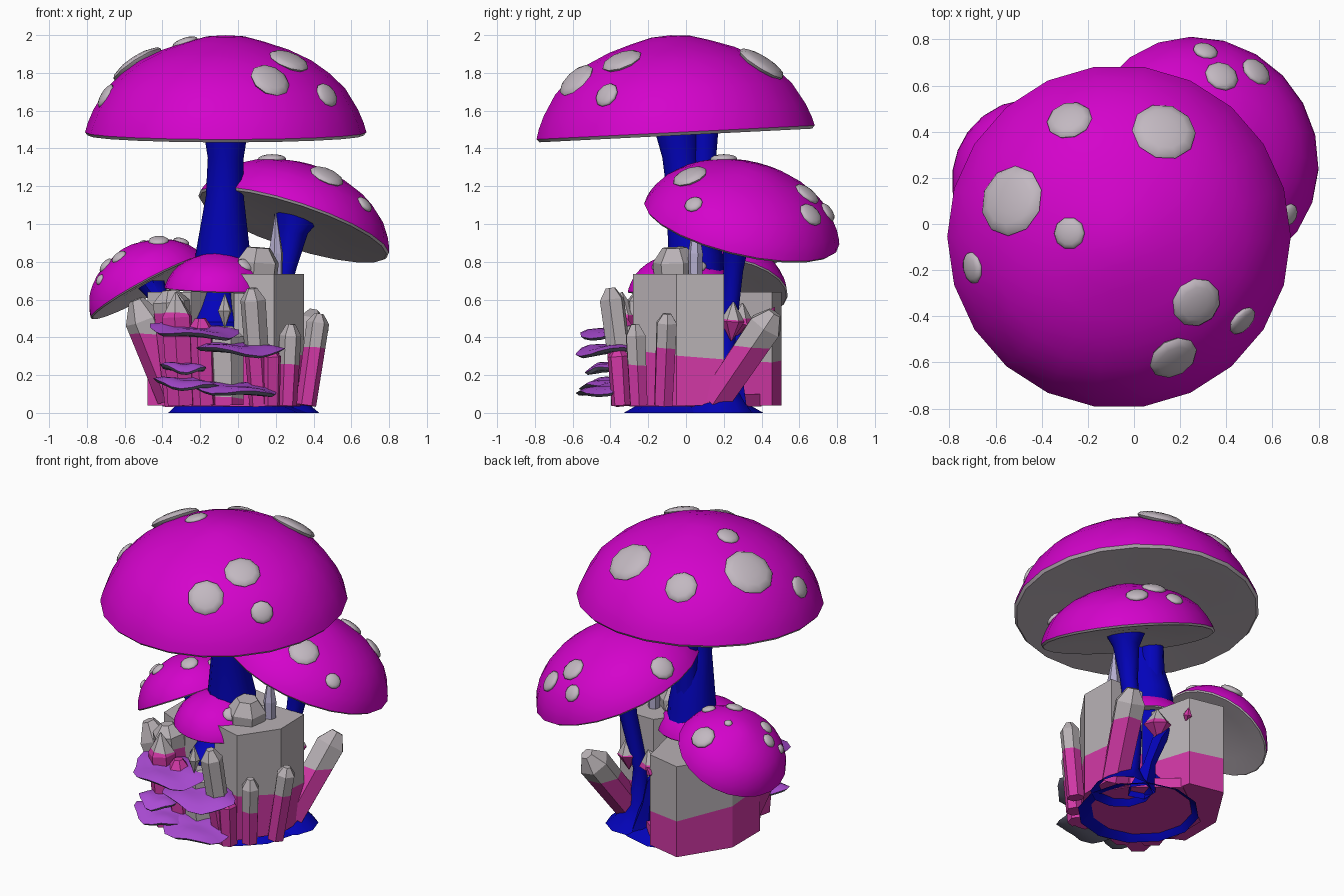
import bpy, bmesh, math
from mathutils import Vector, Matrix
from mathutils.bvhtree import BVHTree

if "Cube" in bpy.data.objects:
    bpy.data.objects.remove(bpy.data.objects["Cube"])


def material(name, rgb):
    m = bpy.data.materials.new(name)
    m.use_nodes = True
    m.diffuse_color = (*rgb, 1)
    m.node_tree.nodes["Principled BSDF"].inputs["Base Color"].default_value = (*rgb, 1)
    return m


MAGENTA = material("magenta cap", (0.66, 0.001, 0.60))
GREY = material("pale grey", (0.54, 0.48, 0.53))
BLUE = material("deep blue stem", (0.001, 0.001, 0.50))
PINK = material("pink crystal", (0.64, 0.04, 0.38))
STONE = material("grey crystal", (0.48, 0.44, 0.46))
LAVENDER = material("lavender crystal", (0.46, 0.42, 0.62))
PURPLE = material("purple shelf", (0.40, 0.07, 0.65))
SLATE = material("slate underside", (0.17, 0.17, 0.25))


def finish(name, bm, mats, smooth=0):
    """Turn a bmesh into an object; smooth is the sharp-edge angle in degrees."""
    me = bpy.data.meshes.new(name)
    bm.to_mesh(me)
    bm.free()
    for m in mats:
        me.materials.append(m)
    if smooth:
        for p in me.polygons:
            p.use_smooth = True
        me.set_sharp_from_angle(angle=math.radians(smooth))
    ob = bpy.data.objects.new(name, me)
    bpy.context.collection.objects.link(ob)
    return ob


def loft(bm, rings, close_start=True, close_end=True):
    """Skin a list of equal-length point rings."""
    vs = [[bm.verts.new(p) for p in ring] for ring in rings]
    n = len(vs[0])
    for a, b in zip(vs, vs[1:]):
        for i in range(n):
            j = (i + 1) % n
            bm.faces.new((a[i], a[j], b[j], b[i]))
    if close_start:
        bm.faces.new(vs[0][::-1])
    if close_end:
        bm.faces.new(vs[-1])
    bmesh.ops.recalc_face_normals(bm, faces=bm.faces)


# Mushroom caps with raised spots
DOME = [(0, 1), (.14, .985), (.28, .93), (.45, .85), (.61, .74), (.74, .605),
        (.85, .45), (.94, .235), (.98, .1), (1, 0)]


def cap(name, centre, normal, radius, height, spots):
    bm = bmesh.new()
    pts = [(r * radius, z * height) for r, z in DOME]
    pts += [(.98 * radius, -.022 * radius), (.6 * radius, 0), (0, .05 * radius)]
    vs = [bm.verts.new((r, 0, z)) for r, z in pts]
    edges = [bm.edges.new(pair) for pair in zip(vs, vs[1:])]
    bmesh.ops.spin(bm, geom=vs + edges, cent=(0, 0, 0), axis=(0, 0, 1),
                   angle=math.tau, steps=22, use_merge=False)
    bmesh.ops.remove_doubles(bm, verts=bm.verts, dist=1e-4)
    bmesh.ops.recalc_face_normals(bm, faces=bm.faces)
    for f in bm.faces:
        f.material_index = int(f.normal.z < -.2)
    tilt = Vector(normal).to_track_quat('Z', 'Y').to_matrix().to_4x4()
    bm.transform(Matrix.Translation(centre) @ tilt)
    bm.normal_update()
    tree = BVHTree.FromBMesh(bm)
    dots = bmesh.new()
    for x, y, r in spots:
        hit, n, _, _ = tree.ray_cast(Vector((x, y, 3)), Vector((0, 0, -1)))
        place = Matrix.Translation(hit) @ n.to_track_quat('Z', 'Y').to_matrix().to_4x4()
        bmesh.ops.create_uvsphere(dots, u_segments=10, v_segments=8, radius=1,
                                  matrix=place @ Matrix.Diagonal((r, r, .012 + r * .18, 1)))
    finish(name, bm, [MAGENTA, GREY], 50)
    finish(name + "_spots", dots, [GREY], 60)


cap("large_cap", (-.065, -.055, 1.485), (0, -.05, 1), .745, .515,
    [(-.28, .45, .1), (.13, .4, .14), (-.53, .1, .155), (-.28, -.04, .07),
     (-.7, -.19, .07), (.27, -.34, .11), (.47, -.42, .07), (.17, -.58, .11)])
cap("medium_cap", (.295, .295, 1.0), (.3, .22, .92), .53, .325,
    [(.31, .75, .055), (.38, .64, .075), (.53, .66, .07), (.67, .04, .05),
     (.47, .02, .095), (.18, .2, .075), (-.12, .42, .075)])
cap("left_cap", (-.48, .2, .665), (-.47, .12, .87), .342, .24,
    [(-.42, .09, .055), (-.42, .42, .075), (-.3, .19, .045), (-.5, .27, .025),
     (-.63, .06, .045), (-.7, .13, .045), (-.73, .05, .03)])
cap("front_cap", (-.11, -.03, .655), (.03, -.05, 1), .28, .195,
    [(.04, -.14, .045), (.06, .06, .05), (-.25, .08, .04)])


# Stems with flared feet
def stem(name, path, sides=10):
    bm = bmesh.new()
    rings = [[(x + r * math.cos(math.tau * i / sides), y + r * math.sin(math.tau * i / sides), z)
              for i in range(sides)] for x, y, z, r in path]
    loft(bm, rings, close_start=False)
    finish(name, bm, [BLUE], 40)


stem("large_stem", [(.0, .04, 0, .37), (-.03, .04, .04, .3), (-.07, .05, .2, .17), (-.08, .05, .84, .145),
                    (-.07, .0, 1.15, .1), (-.065, -.03, 1.35, .095), (-.065, -.05, 1.51, .12)], 12)
stem("large_stem_rear", [(-.07, .08, .7, .09), (-.07, .09, 1.25, .065), (-.065, .1, 1.5, .075)])
stem("medium_stem", [(.24, .17, 0, .19), (.23, .18, .05, .14), (.2, .2, .15, .06), (.18, .22, .4, .045),
                     (.25, .25, .75, .055), (.29, .27, .95, .08), (.33, .3, 1.06, .14)])
stem("left_stem", [(-.25, .14, .3, .1), (-.33, .15, .5, .06), (-.43, .18, .62, .06), (-.48, .2, .7, .09)])
stem("front_stem", [(-.1, -.1, .3, .14), (-.1, -.1, .48, .15), (-.11, -.07, .56, .1), (-.11, -.03, .68, .07)])
stem("back_tendril", [(.15, .24, 0, .09), (.1, .26, .2, .04), (.04, .28, .38, .05), (-.02, .3, .48, .01)], 5)


# Crystals: pink below the split height, grey above it
def colour_split(name, bm, split, mats=(PINK, STONE)):
    bmesh.ops.bisect_plane(bm, geom=bm.verts[:] + bm.edges[:] + bm.faces[:],
                           plane_co=(0, 0, split), plane_no=(.06, .08, 1))
    for f in bm.faces:
        c = f.calc_center_median()
        f.material_index = int((c - Vector((0, 0, split))).dot(Vector((.06, .08, 1))) > 0)
    finish(name, bm, mats)


def prism(name, outline, top, split, bottom=.04):
    bm = bmesh.new()
    loft(bm, [[(x, y, z) for x, y in outline] for z in (bottom, top)])
    colour_split(name, bm, split)


def crystal(name, base, tip, radius, split, shoulder=.86, blunt=.4, foot=.9, mats=(PINK, STONE)):
    base, tip = Vector(base), Vector(tip)
    axis = tip - base
    turn = axis.to_track_quat('Z', 'Y')
    bm = bmesh.new()
    rings = []
    for t, k in ((0, foot), (shoulder, 1), (1, blunt)):
        rings.append([base + axis * t + turn @ Vector((math.cos(a), math.sin(a), 0)) * radius * k
                      for a in (math.tau * (i + .3) / 6 for i in range(6))])
    loft(bm, rings)
    colour_split(name, bm, split, mats)


prism("tall_crystal_block", [(.19, -.28), (.35, -.05), (.345, .2), (.1, .2), (-.05, 0), (-.02, -.22)], .735, .32)
prism("back_crystal_block", [(-.055, .455), (-.285, .505), (-.48, .2), (-.48, -.09), (-.25, -.2), (.02, .12)],
      .64, .30)
prism("crystal_bed", [(.18, -.27), (.33, .0), (.2, .2), (-.05, .4), (-.4, .15), (-.4, -.1), (-.2, -.3)],
      .1, .3, .035)
crystal("top_crystal", (.09, -.05, .6), (.11, -.06, .875), .12, .3, .72, .55)
crystal("spike_crystal", (.2, .05, .7), (.2, .05, 1.06), .04, .5, .4, .05, mats=(LAVENDER, LAVENDER))
crystal("left_leaning_crystal", (-.34, -.12, .08), (-.54, -.17, .6), .1, .37, .8)
crystal("left_tall_crystal", (-.3, -.2, .04), (-.36, -.23, .65), .1, .48, .9)
crystal("left_front_crystal", (-.3, -.32, .04), (-.33, -.34, .64), .085, .48, .78, .05)
crystal("left_low_crystal", (-.18, -.33, .04), (-.2, -.34, .5), .075, .47)
crystal("middle_crystal", (-.06, -.3, .04), (-.07, -.3, .46), .1, .05)
crystal("middle_diamond", (-.07, -.36, .45), (-.07, -.36, .63), .038, .3, .5, .05, .05)
crystal("front_tall_crystal", (.12, -.32, .04), (.075, -.4, .66), .068, .3, .9)
crystal("front_low_crystal", (.17, -.34, .04), (.17, -.36, .34), .06, .36)
crystal("right_front_crystal", (.26, -.25, .04), (.28, -.27, .47), .058, .25)
crystal("right_crystal", (.36, -.12, .04), (.43, -.1, .525), .06, .36, .9)
crystal("right_leaning_crystal", (.28, .15, .06), (.4, .47, .53), .1, .4, .85)
crystal("right_crystal_bud", (.25, .24, .38), (.26, .25, .59), .065, .53, .5, .05, .05)
crystal("back_crystal_bud", (.03, .26, .4), (.07, .3, .58), .085, .53, .5, .05, .05)
crystal("back_crystal_bud_small", (-.06, .42, .48), (-.04, .47, .56), .03, .6, .5, .05, .05)


# Wavy shelf fungi, drooping towards the front
def shelf(name, x, y, z, rx, ry, phase):
    bm = bmesh.new()
    n = 18
    rings = []
    for k, dz, wave in ((.15, .01, 0), (.4, .015, .2), (.75, .012, .6), (1, -.005, 1), (.9, -.022, .8), (.4, -.03, .2)):
        ring = []
        for i in range(n):
            a = math.tau * i / n
            edge = k * (1 + .07 * wave * math.sin(5 * a + phase))
            dx, dy = rx * edge * math.cos(a), ry * edge * math.sin(a)
            ring.append((x + dx, y + dy,
                         z + dz + .014 * wave * math.sin(3 * a + phase) - .07 * dx + .14 * dy))
        rings.append(ring)
    loft(bm, rings)
    for f in bm.faces:
        f.material_index = int(f.normal.z < -.1)
    finish(name, bm, [PURPLE, SLATE], 50)


shelf("shelf_top", -.23, -.39, .44, .235, .18, 0)
shelf("shelf_upper", .0, -.4, .35, .235, .18, 1.5)
shelf("shelf_middle", -.29, -.41, .25, .12, .12, 3)
shelf("shelf_lower", -.27, -.42, .165, .17, .14, 4)
shelf("shelf_bottom", -.02, -.41, .135, .235, .17, 5)
